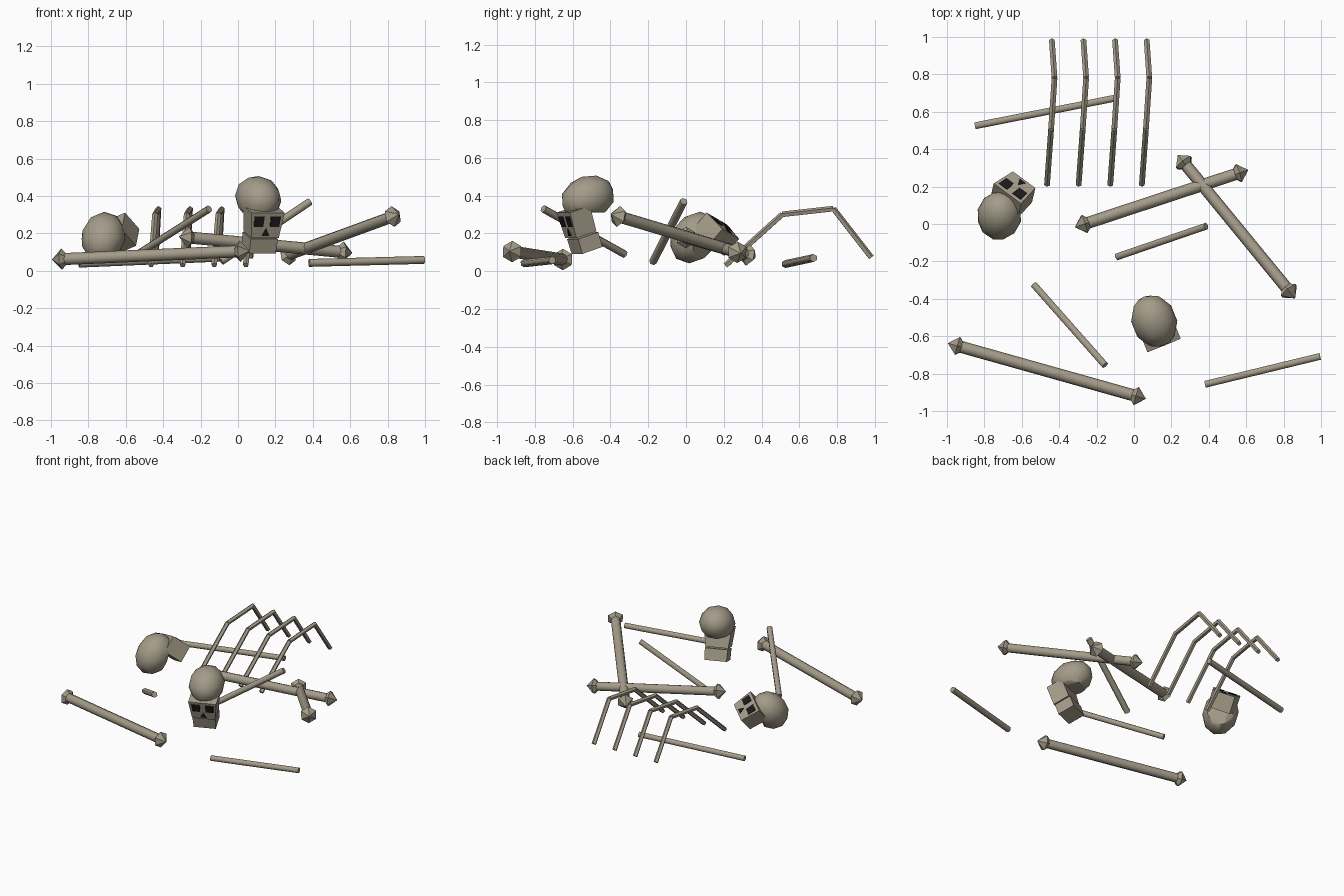
import bpy, bmesh, math
from mathutils import Vector, Matrix

if "Cube" in bpy.data.objects:
    bpy.data.objects.remove(bpy.data.objects["Cube"])


def material(name, rgb):
    m = bpy.data.materials.new(name)
    m.diffuse_color = (*rgb, 1)
    m.use_nodes = True
    m.node_tree.nodes["Principled BSDF"].inputs["Base Color"].default_value = m.diffuse_color
    return m


BONE = material("old bone", (0.37, 0.33, 0.25))
DARK = material("socket black", (0.01, 0.01, 0.01))


def finish(name, bm, mat, matrix=None, smooth=0):
    bmesh.ops.recalc_face_normals(bm, faces=bm.faces)
    me = bpy.data.meshes.new(name)
    bm.to_mesh(me)
    bm.free()
    me.materials.append(mat)
    ob = bpy.data.objects.new(name, me)
    bpy.context.collection.objects.link(ob)
    if matrix:
        ob.matrix_world = matrix
    if smooth:
        me.shade_smooth()
        bpy.ops.object.select_all(action='DESELECT')
        ob.select_set(True)
        bpy.context.view_layer.objects.active = ob
        bpy.ops.object.shade_smooth_by_angle(angle=math.radians(smooth))
    return ob


def aim(d):
    return d.to_track_quat('Z', 'Y').to_matrix().to_4x4()


def add_tube(bm, a, b, r, sides):
    a, b = Vector(a), Vector(b)
    bmesh.ops.create_cone(bm, cap_ends=True, segments=sides, radius1=r, radius2=r,
                          depth=(b - a).length,
                          matrix=Matrix.Translation((a + b) / 2) @ aim(b - a))


def add_knob(bm, p, d, r):
    # faceted double cone lying along the shaft
    for s in (1, -1):
        bmesh.ops.create_cone(bm, cap_ends=False, segments=6, radius1=r, radius2=0, depth=r * 0.95,
                              matrix=Matrix.Translation(p) @ aim(d)
                              @ Matrix.Diagonal((1, 1, s, 1))
                              @ Matrix.Translation((0, 0, r * 0.475)))
    bmesh.ops.remove_doubles(bm, verts=bm.verts, dist=0.0005)


# long bones with knobbed ends
LONG = [((-0.943, -0.652, 0.062), (0.012, -0.92, 0.104)),
        ((-0.265, 0.0, 0.178), (0.56, 0.272, 0.1)),
        ((0.267, 0.328, 0.085), (0.828, -0.357, 0.29))]
for i, (a, b) in enumerate(LONG):
    bm = bmesh.new()
    add_tube(bm, a, b, 0.032, 8)
    finish(f"long_bone_shaft_{i + 1}", bm, BONE, smooth=50)
    bm = bmesh.new()
    d = Vector(b) - Vector(a)
    add_knob(bm, Vector(a), d, 0.057)
    add_knob(bm, Vector(b), d, 0.057)
    finish(f"long_bone_knobs_{i + 1}", bm, BONE)

# plain thin bones
THIN = [((-0.85, 0.525, 0.038), (-0.09, 0.675, 0.07)),
        ((-0.09, -0.175, 0.05), (0.385, -0.012, 0.37)),
        ((-0.535, -0.325, 0.09), (-0.155, -0.755, 0.33)),
        ((0.38, -0.857, 0.042), (0.995, -0.708, 0.058))]
for i, (a, b) in enumerate(THIN):
    bm = bmesh.new()
    add_tube(bm, a, b, 0.021, 6)
    finish(f"thin_bone_{i + 1}", bm, BONE, smooth=62)

# bent ribs in a row
RIB = [(0, 0.21, 0.03), (0.022, 0.51, 0.3), (0.04, 0.78, 0.33), (0.026, 0.98, 0.073)]
for i in range(4):
    x0 = -0.465 + i * 0.169
    pts = [(x0 + x, y, z) for x, y, z in RIB]
    bm = bmesh.new()
    for a, b in zip(pts, pts[1:]):
        add_tube(bm, a, b, 0.016, 5)
    finish(f"rib_{i + 1}", bm, BONE)


def prism(outline, b0, b1):
    # outline of (right, up) points pulled from depth b0 to b1
    bm = bmesh.new()
    f = bm.faces.new([bm.verts.new((x, b0, z)) for x, z in outline])
    ext = bmesh.ops.extrude_face_region(bm, geom=[f])['geom']
    moved = [v for v in ext if isinstance(v, bmesh.types.BMVert)]
    bmesh.ops.translate(bm, verts=moved, vec=(0, b1 - b0, 0))
    return bm


def skull(tag, origin, facing, up, jaw):
    # local frame: x right, y to the back, z up, origin at the brow
    f = Vector(facing).normalized()
    u = Vector(up)
    u = (u - f * u.dot(f)).normalized()
    r = u.cross(f)
    m = Matrix((r, -f, u)).transposed().to_4x4()
    m.translation = Vector(origin)

    # cranium, cut flat underneath
    bm = bmesh.new()
    bmesh.ops.create_icosphere(bm, subdivisions=2, radius=1,
                               matrix=Matrix.Translation((0, 0.158, 0.031))
                               @ Matrix.Diagonal((0.121, 0.15, 0.117, 1)))
    n = Vector((0, 0.309, 0.951))
    bmesh.ops.bisect_plane(bm, geom=bm.verts[:] + bm.edges[:] + bm.faces[:], dist=1e-5,
                           plane_co=n * 0.002, plane_no=n, clear_inner=True)
    bmesh.ops.holes_fill(bm, edges=[e for e in bm.edges if e.is_boundary], sides=0)
    finish(tag + "_cranium", bm, BONE, m, smooth=45)

    # face block, narrowing to the chin
    finish(tag + "_face", prism([(-0.096, 0), (0.096, 0), (0.079, -0.142), (-0.079, -0.142)],
                                0, 0.12), BONE, m)
    # eye sockets and nose hole as thin plates
    for s, side in ((-1, "left"), (1, "right")):
        finish(f"{tag}_{side}_socket",
               prism([(s * 0.018, -0.02), (s * 0.076, -0.02),
                      (s * 0.072, -0.078), (s * 0.02, -0.078)], -0.004, 0.003), DARK, m)
    finish(tag + "_nose", prism([(0, -0.088), (0.021, -0.128), (-0.021, -0.128)],
                                -0.004, 0.003), DARK, m)
    # lower jaw
    if jaw:
        finish(tag + "_jaw", prism([(-0.079, -0.15), (0.079, -0.15),
                                    (0.076, -0.232), (-0.076, -0.232)], 0.008, 0.128), BONE, m)


skull("upright_skull", (0.161, -0.65, 0.31), (0.358, -0.882, -0.309), (0.116, -0.286, 0.951), True)
skull("fallen_skull", (-0.677, 0.163, 0.279), (0.15, 0.645, 0.75), (-0.635, -0.53, 0.57), False)
